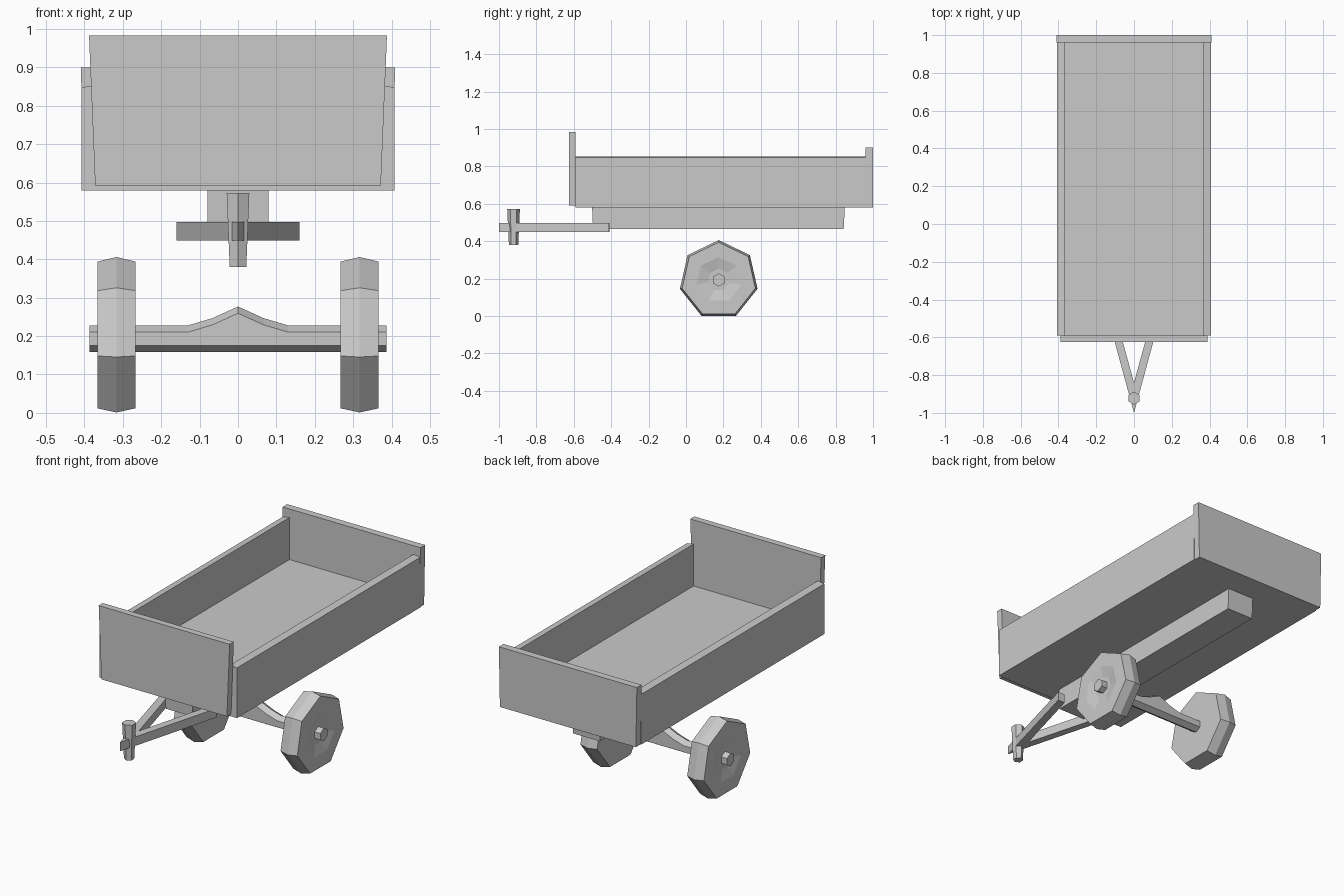
import bpy, bmesh, math
from mathutils import Vector

cube = bpy.data.objects.get("Cube")
if cube:
    bpy.data.objects.remove(cube, do_unlink=True)

grey = bpy.data.materials.new("plain grey")
grey.use_nodes = True
COLOUR = (0.59, 0.59, 0.59, 1)
grey.diffuse_color = COLOUR
grey.node_tree.nodes["Principled BSDF"].inputs["Base Color"].default_value = COLOUR

AXLE_Y, AXLE_Z = 0.175, 0.193
BED_Z = 0.579


def loft(name, rings):
    """Skin a row of equal-length rings and cap both ends."""
    bm = bmesh.new()
    rows = [[bm.verts.new(p) for p in ring] for ring in rings]
    for a, b in zip(rows, rows[1:]):
        for i in range(len(a)):
            j = (i + 1) % len(a)
            bm.faces.new((a[i], a[j], b[j], b[i]))
    bm.faces.new(rows[0])
    bm.faces.new(rows[-1])
    bmesh.ops.recalc_face_normals(bm, faces=bm.faces)
    mesh = bpy.data.meshes.new(name)
    bm.to_mesh(mesh)
    bm.free()
    mesh.materials.append(grey)
    obj = bpy.data.objects.new(name, mesh)
    bpy.context.collection.objects.link(obj)
    return obj


def prism_y(name, outline, y0, y1):
    """Extrude an (x, z) outline along y."""
    return loft(name, [[(x, y, z) for x, z in outline] for y in (y0, y1)])


def board(name, half_bottom, half_top, z0, z1, y0, y1):
    """Board across the bed, its ends leaning outwards."""
    return prism_y(name, [(-half_bottom, z0), (half_bottom, z0), (half_top, z1), (-half_top, z1)],
                   y0, y1)


def ring_x(x, radius, sides):
    """Polygon around the wheel axis with one corner pointing up."""
    steps = [2 * math.pi * i / sides for i in range(sides)]
    return [Vector((x, AXLE_Y + radius * math.sin(a), AXLE_Z + radius * math.cos(a)))
            for a in steps]


# Cargo bed
board("bed_floor", 0.372, 0.372, BED_Z, 0.629, -0.59, 0.962)
board("back_board", 0.403, 0.409, BED_Z, 0.9, 0.961, 1.0)
board("front_board", 0.372, 0.388, 0.592, 0.983, -0.625, -0.59)

# Chassis beam under the bed, slightly shorter below
loft("chassis_beam", [[(-0.08, y0, z), (0.08, y0, z), (0.08, y1, z), (-0.08, y1, z)]
                      for z, y0, y1 in ((0.464, -0.497, 0.843), (BED_Z, -0.502, 0.849))])

for side, s in (("left", 1), ("right", -1)):
    prism_y(side + "_side_board",
            [(s * 0.407, BED_Z), (s * 0.407, 0.848), (s * 0.368, 0.854), (s * 0.368, BED_Z)],
            -0.59, 0.962)

    # Towing bar, one leg of the V
    leg = [(0, -1.0), (s * 0.16, -0.411), (s * 0.118, -0.41), (0, -0.84)]
    loft(side + "_drawbar", [[(x, y, z) for x, y in leg] for z in (0.449, 0.497)])

    # Seven-sided wheel with a ridged tread and a dished outer face
    profile = [(0.267, 0.201), (0.317, 0.213), (0.366, 0.201), (0.366, 0.122), (0.353, 0.06)]
    loft(side + "_wheel", [ring_x(s * x, r, 7) for x, r in profile])

# Six-sided axle, its upper corners raised into an arch at the middle
axle_rings = []
for x, lift in ((-0.387, 0), (-0.13, 0), (-0.066, 0.019), (0, 0.049),
                (0.066, 0.019), (0.13, 0), (0.387, 0)):
    axle_rings.append([p + Vector((0, 0, lift if p.z > AXLE_Z else 0))
                       for p in ring_x(x, 0.035, 6)])
loft("axle", axle_rings)

# Tapered six-sided hitch pin
pin_rings = []
for z, radius in ((0.38, 0.025), (0.573, 0.034)):
    steps = [math.pi / 3 * i for i in range(6)]
    pin_rings.append([(radius * math.sin(a), -0.922 + radius * math.cos(a), z) for a in steps])
loft("hitch_pin", pin_rings)
